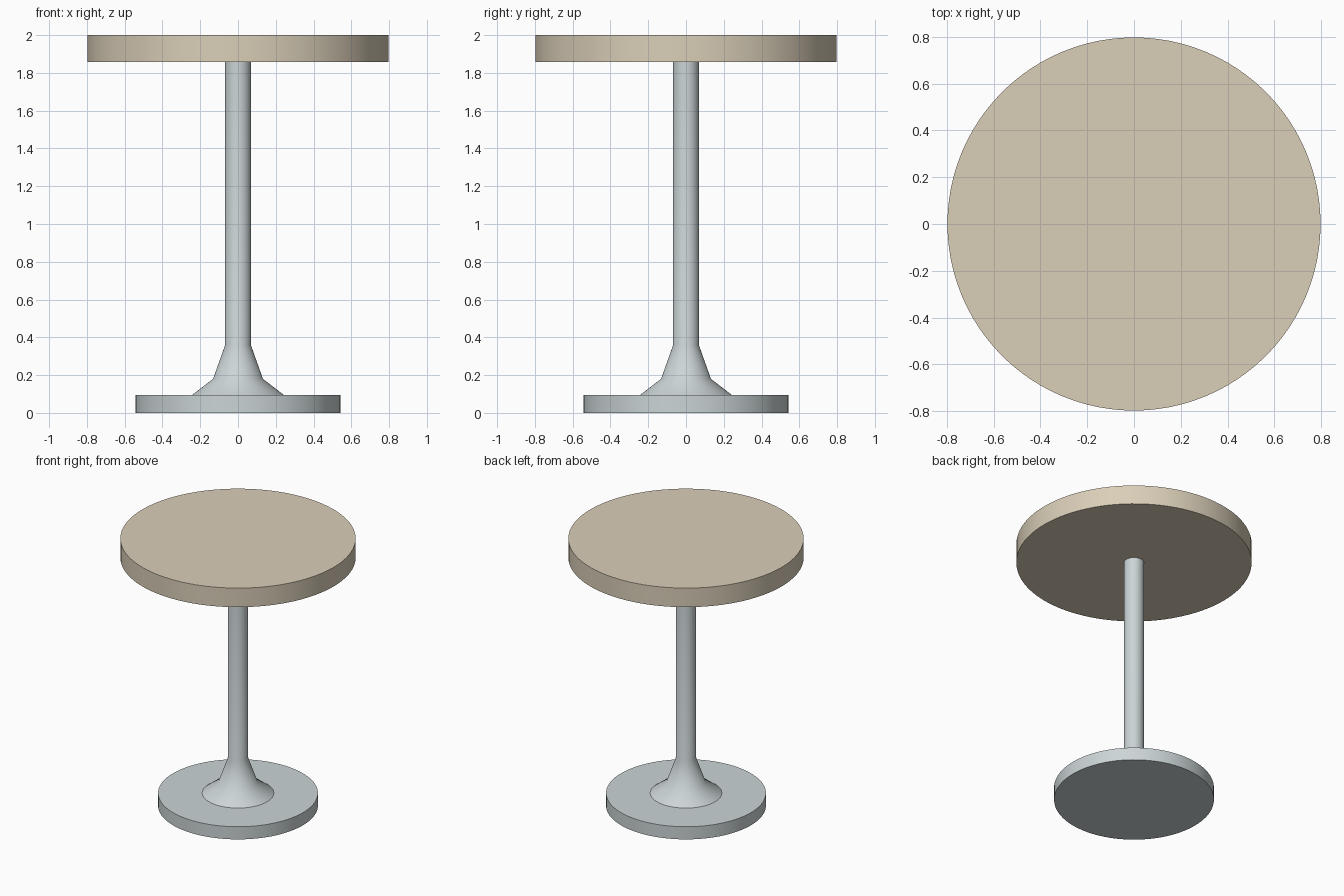
import bpy, bmesh, math

if "Cube" in bpy.data.objects:
    bpy.data.objects.remove(bpy.data.objects["Cube"])

SIDES = 96


def lathe(name, profile, color):
    """Revolve an (radius, z) profile that starts and ends on the axis."""
    bm = bmesh.new()
    rings = []
    for r, z in profile:
        rings.append([bm.verts.new((r * math.cos(2 * math.pi * i / SIDES),
                                    r * math.sin(2 * math.pi * i / SIDES), z))
                      for i in range(SIDES)])
    for low, high in zip(rings, rings[1:]):
        for i in range(SIDES):
            j = (i + 1) % SIDES
            bm.faces.new((low[i], low[j], high[j], high[i]))
    bm.faces.new(rings[0][::-1])
    bm.faces.new(rings[-1])
    mesh = bpy.data.meshes.new(name)
    bm.to_mesh(mesh)
    bm.free()
    obj = bpy.data.objects.new(name, mesh)
    bpy.context.collection.objects.link(obj)
    mat = bpy.data.materials.new(name + "_color")
    mat.diffuse_color = color
    mat.use_nodes = True
    mat.node_tree.nodes["Principled BSDF"].inputs["Base Color"].default_value = mat.diffuse_color
    mesh.materials.append(mat)
    bpy.ops.object.select_all(action='DESELECT')
    obj.select_set(True)
    bpy.context.view_layer.objects.active = obj
    bpy.ops.object.shade_smooth_by_angle(angle=math.radians(35))
    return obj


METAL = (0.60, 0.66, 0.67, 1)
WOOD = (0.70, 0.62, 0.48, 1)

# Foot disc, flared collar and post in one turned piece
lathe("pedestal", [(0.542, 0), (0.542, 0.095), (0.243, 0.095),
                   (0.132, 0.18), (0.068, 0.36), (0.068, 1.857)], METAL)

# Round table top
lathe("table_top", [(0.798, 1.857), (0.798, 2.0)], WOOD)
